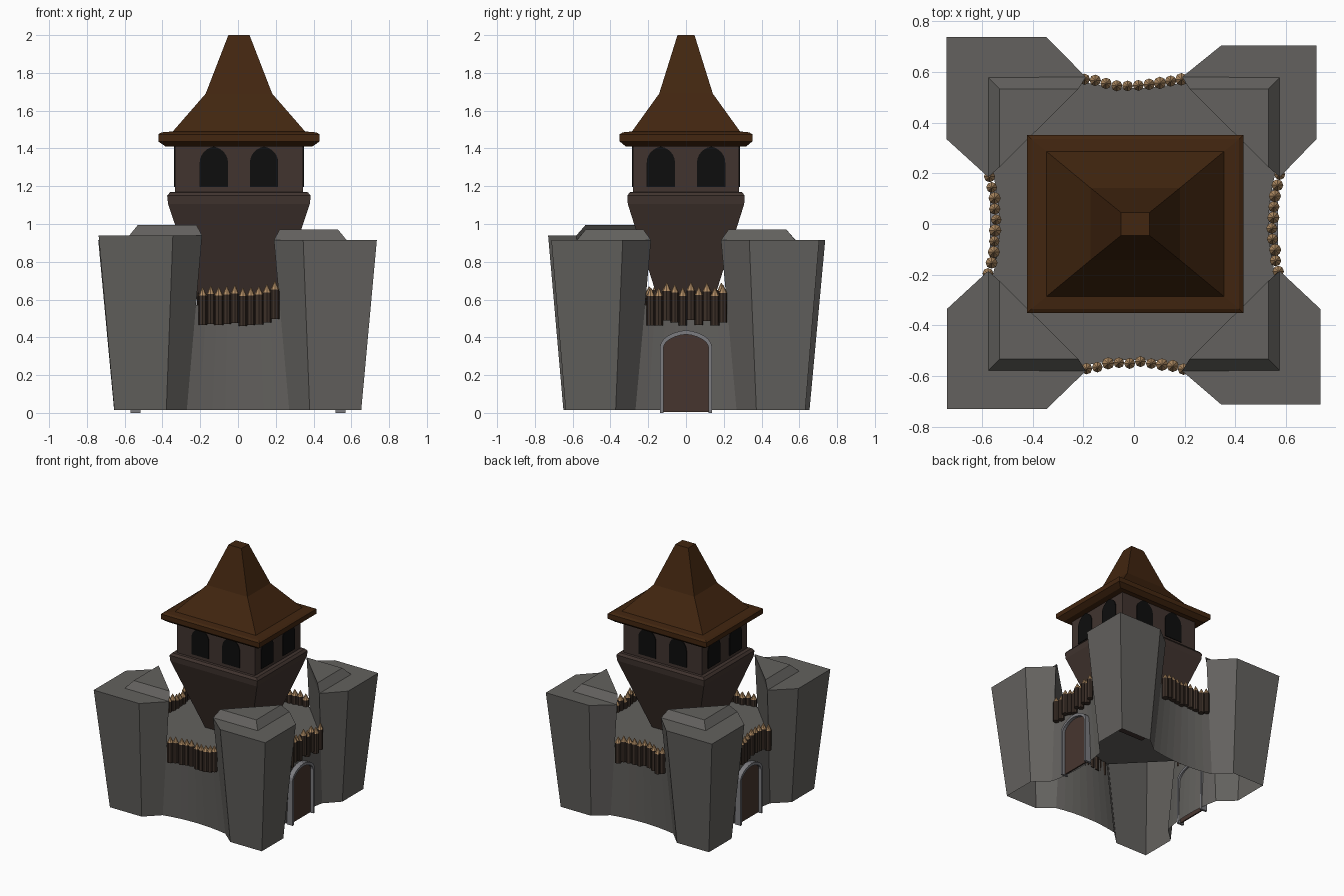
import bpy, bmesh, math, random
from mathutils import Vector

if "Cube" in bpy.data.objects:
    bpy.data.objects.remove(bpy.data.objects["Cube"])

random.seed(4)


def mat(name, r, g, b):
    m = bpy.data.materials.new(name)
    m.diffuse_color = (r, g, b, 1)
    m.use_nodes = True
    m.node_tree.nodes["Principled BSDF"].inputs["Base Color"].default_value = m.diffuse_color
    return m


STONE = mat("grey stone", 0.125, 0.12, 0.112)
WALL = mat("keep plaster", 0.052, 0.034, 0.028)
ROOF = mat("roof brown", 0.054, 0.019, 0.005)
LOG = mat("log bark", 0.045, 0.029, 0.021)
TIP = mat("cut wood", 0.45, 0.27, 0.13)
DOOR = mat("door wood", 0.062, 0.036, 0.028)
FRAME = mat("door frame stone", 0.2, 0.2, 0.215)
DARK = mat("window black", 0.004, 0.004, 0.004)


def make(name, bm, *mats):
    bmesh.ops.remove_doubles(bm, verts=bm.verts, dist=1e-5)
    bmesh.ops.recalc_face_normals(bm, faces=bm.faces)
    me = bpy.data.meshes.new(name)
    bm.to_mesh(me)
    bm.free()
    for m in mats:
        me.materials.append(m)
    ob = bpy.data.objects.new(name, me)
    bpy.context.collection.objects.link(ob)
    return ob


def face(bm, pts):
    return bm.faces.new([bm.verts.new(p) for p in pts])


def loft(bm, rings, bottom=True):
    """Skin a stack of equal-length rings and close the ends."""
    for a, b in zip(rings, rings[1:]):
        for i in range(len(a)):
            j = (i + 1) % len(a)
            face(bm, [a[i], a[j], b[j], b[i]])
    face(bm, rings[-1])
    if bottom:
        face(bm, rings[0][::-1])


def rect(hx, hy, z, cx=0.005):
    return [(cx - hx, -hy, z), (cx + hx, -hy, z), (cx + hx, hy, z), (cx - hx, hy, z)]


# ---- stone base: four flaring corner towers, curved walls, courtyard floor
FLOOR, Z0 = 0.57, 0.015
TOWERS = [(1, 1, 0.72, 0.705, 0.915), (-1, 1, 0.74, 0.737, 0.915),
          (-1, -1, 0.738, 0.73, 0.94), (1, -1, 0.735, 0.713, 0.915)]
base = bmesh.new()
joints = []   # wall ends per tower: (on y side, on x side)
for sx, sy, ox, oy, zt in TOWERS:
    plan = [(0.19, 0.58), (0.345, oy), (ox, oy), (ox, 0.335), (0.575, 0.185)]
    top = [Vector((sx * x, sy * y, zt)) for x, y in plan]
    bot = [Vector((sx * (0.46 + 0.7 * (x - 0.46)), sy * (0.46 + 0.7 * (y - 0.46)), Z0)) for x, y in plan]
    t = (FLOOR - Z0) / (zt - Z0)
    mid = [b.lerp(a, t) for a, b in zip(top, bot)]
    for i in range(4):
        for lo, hi in ((bot, mid), (mid, top)):
            face(base, [lo[i], lo[i + 1], hi[i + 1], hi[i]])
    face(base, [mid[4], mid[0], top[0], top[4]])
    face(base, top)
    joints.append(((bot[0], mid[0]), (bot[4], mid[4])))
    # raised wedge on the tower top
    cap = bmesh.new()
    lo = [(0.575, 0.578), (0.19, 0.58), (0.575, 0.185)]
    hi = [(0.53, 0.532), (0.22, 0.532), (0.53, 0.225)]
    loft(cap, [[(sx * x, sy * y, zt) for x, y in lo],
               [(sx * x, sy * y, zt + 0.055) for x, y in hi]], False)
    make("tower_cap", cap, STONE)


def curve(p, q, n=8, sag=0.03):
    pts = []
    for i in range(n + 1):
        s = i / n
        v = p.lerp(q, s)
        c = (p + q) / 2
        inward = -Vector((c.x, c.y, 0)).normalized()
        pts.append(v + inward * sag * 4 * s * (1 - s))
    return pts


outline = []
for k in range(4):
    side = k % 2
    p, q = joints[k][side], joints[(k + 1) % 4][side]
    low, high = curve(p[0], q[0]), curve(p[1], q[1])
    for i in range(8):
        face(base, [low[i], low[i + 1], high[i + 1], high[i]])
    outline += high
face(base, outline)
make("stone_base", base, STONE)

# ---- palisades of sharpened logs on every wall
for k in range(4):
    ang = k * math.pi / 2
    n = Vector((math.cos(ang), math.sin(ang), 0))
    tan = Vector((-n.y, n.x, 0))
    bm = bmesh.new()
    for i in range(10):
        u = -0.187 + i * 0.0425
        c = n * (0.546 + 0.026 * (u / 0.19) ** 2 + random.uniform(-.004, .004)) + tan * u
        dz = random.uniform(-0.016, 0.022)
        r = random.uniform(0.021, 0.025)
        ring = lambda rad, z: [(c.x + rad * math.cos(a * math.pi / 4), c.y + rad * math.sin(a * math.pi / 4), z + dz)
                               for a in range(8)]
        loft(bm, [ring(r, 0.475), ring(r, 0.632), ring(0.002, 0.675)])
    ob = make("palisade", bm, LOG, TIP)
    for f in ob.data.polygons:
        f.material_index = int(f.normal.z > 0.2)

# ---- keep: flared shaft, ledge, lookout room
bm = bmesh.new()
loft(bm, [rect(0.19, 0.135, FLOOR - 0.01), rect(0.375, 0.308, 1.105), rect(0.38, 0.311, 1.15),
          rect(0.365, 0.298, 1.168), rect(0.338, 0.28, 1.17), rect(0.338, 0.28, 1.43)])
make("keep", bm, WALL)

# ---- roof: thick eave and bell-cast hipped top
bm = bmesh.new()
loft(bm, [rect(0.388, 0.318, 1.41), rect(0.427, 0.351, 1.437), rect(0.427, 0.351, 1.475),
          rect(0.41, 0.335, 1.485), rect(0.35, 0.286, 1.49), rect(0.176, 0.142, 1.69),
          rect(0.056, 0.045, 2.0)])
make("roof", bm, ROOF)


# ---- arched openings
def arch(w, z0, spring, apex, n=12):
    pts = [(w, z0)]
    for i in range(n + 1):
        a = math.pi * i / n
        ramp = 1 - abs(1 - 2 * i / n)
        pts.append((w * math.cos(a), spring + (apex - spring) * (0.75 * math.sin(a) + 0.25 * ramp)))
    return pts + [(-w, z0)]


def placed(profile, ang, d, shift=0, cx=0):
    c, s = math.cos(ang), math.sin(ang)
    return [(c * d - s * (u + shift) + cx, s * d + c * (u + shift), z) for u, z in profile]


# two windows per side of the lookout room
for k in range(4):
    for u in (-0.133, 0.133):
        bm = bmesh.new()
        d = 0.338 if k % 2 == 0 else 0.28
        shape = arch(0.075, 1.195, 1.325, 1.41)
        loft(bm, [placed(shape, k * math.pi / 2, d - 0.001, u, 0.005),
                  placed(shape, k * math.pi / 2, d + 0.006, u, 0.005)])
        make("window", bm, DARK)

# doors with stone surrounds on the left and right walls
for ang in (0, math.pi):
    bm = bmesh.new()
    shape = arch(0.127, 0.005, 0.345, 0.425)
    loft(bm, [placed(shape, ang, 0.535), placed(shape, ang, 0.545)])
    make("door", bm, DOOR)
    bm = bmesh.new()
    outer, inner = arch(0.137, 0, 0.35, 0.438), arch(0.12, 0, 0.342, 0.416)
    loops = [placed(p, ang, d) for p, d in ((outer, 0.515), (outer, 0.568), (inner, 0.568), (inner, 0.515))]
    for a, b in zip(loops, loops[1:] + loops[:1]):
        for i in range(len(a) - 1):
            face(bm, [a[i], a[i + 1], b[i + 1], b[i]])
    for i in (0, -1):
        face(bm, [lp[i] for lp in loops])
    make("door_frame", bm, FRAME)
